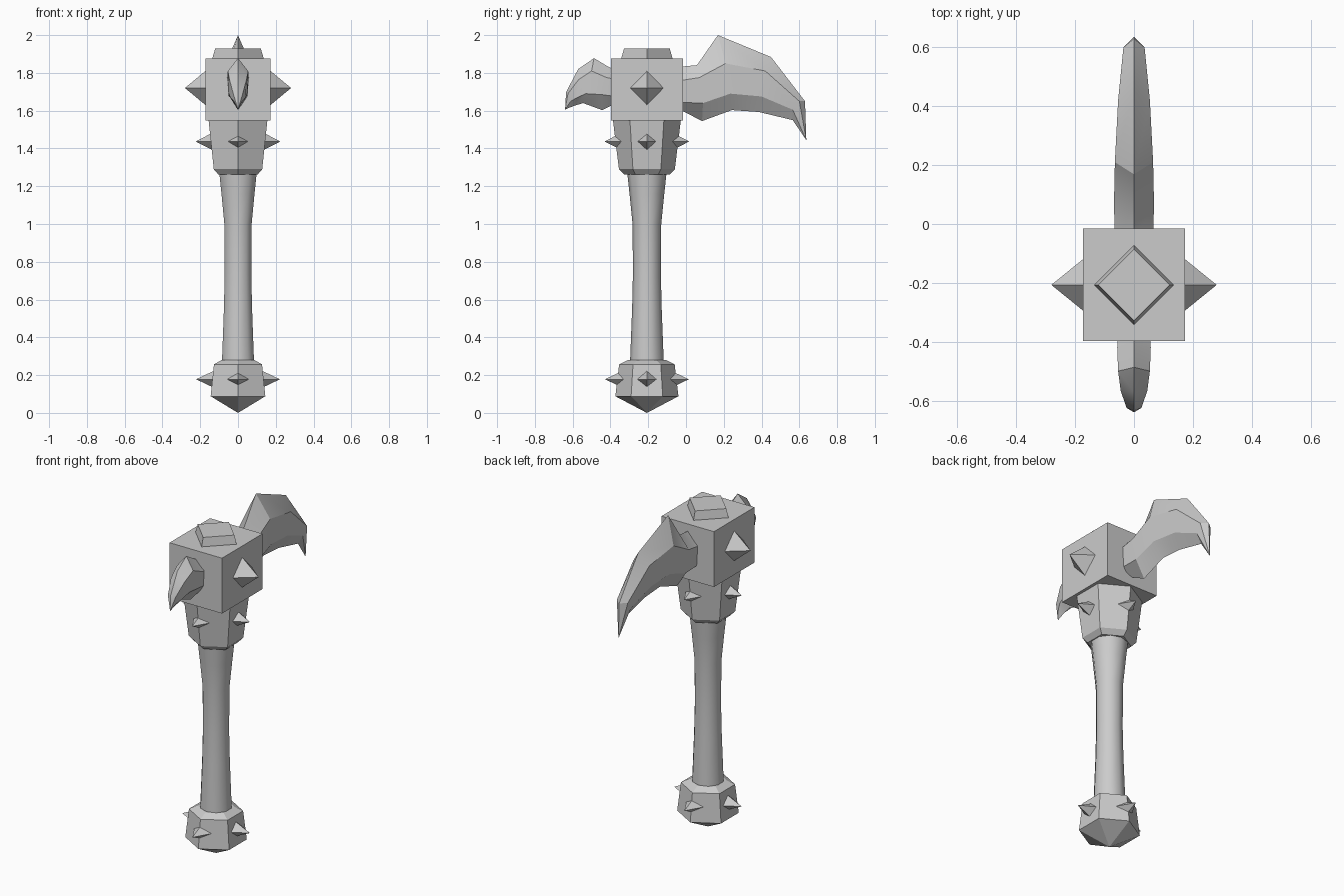
import bpy, bmesh, math
from mathutils import Vector

cube = bpy.data.objects.get("Cube")
if cube:
    bpy.data.objects.remove(cube, do_unlink=True)

AXIS_Y = -0.207  # the shaft stands in front of the centre

grey = bpy.data.materials.new("stone_grey")
grey.use_nodes = True
colour = (0.6, 0.6, 0.6, 1)
grey.diffuse_color = colour
grey.node_tree.nodes["Principled BSDF"].inputs["Base Color"].default_value = colour


def finish(name, bm, smooth=None):
    bmesh.ops.recalc_face_normals(bm, faces=bm.faces)
    mesh = bpy.data.meshes.new(name)
    bm.to_mesh(mesh)
    bm.free()
    mesh.materials.append(grey)
    obj = bpy.data.objects.new(name, mesh)
    bpy.context.collection.objects.link(obj)
    if smooth:
        bpy.ops.object.select_all(action='DESELECT')
        obj.select_set(True)
        bpy.context.view_layer.objects.active = obj
        bpy.ops.object.shade_smooth_by_angle(angle=math.radians(smooth))
    return obj


def loft(name, rings, tip=None, smooth=None):
    """Skin a list of equal rings; close the end with a cap or a tip."""
    bm = bmesh.new()
    loops = [[bm.verts.new(p) for p in ring] for ring in rings]
    n = len(loops[0])
    for a, b in zip(loops, loops[1:]):
        for i in range(n):
            j = (i + 1) % n
            bm.faces.new((a[i], a[j], b[j], b[i]))
    bm.faces.new(loops[0])
    if tip:
        apex = bm.verts.new(tip)
        for i in range(n):
            bm.faces.new((loops[-1][i], loops[-1][(i + 1) % n], apex))
    else:
        bm.faces.new(loops[-1])
    return finish(name, bm, smooth)


def ring(radius, z, sides):
    """Regular polygon around the shaft with a corner facing front."""
    return [(radius * math.sin(math.tau * i / sides),
             AXIS_Y - radius * math.cos(math.tau * i / sides), z)
            for i in range(sides)]


def lathe(name, profile, sides, tip_z=None, smooth=None):
    tip = None if tip_z is None else (0, AXIS_Y, tip_z)
    return loft(name, [ring(r, z, sides) for r, z in profile], tip, smooth)


def spike(name, direction, z, start, end, half_width, half_height):
    """Four-sided pyramid pointing away from the shaft."""
    out = Vector(direction)
    side = Vector((-out.y, out.x, 0)) * half_width
    up = Vector((0, 0, half_height))
    centre = Vector((0, AXIS_Y, z))
    base = centre + out * start
    loft(name, [[base + side, base + up, base - side, base - up]], centre + out * end)


def fang(name, stations, tip):
    """Curved blade: each station is (width, top, upper ridge, lower ridge, bottom)."""
    rings = []
    for w, top, upper, lower, bottom in stations:
        rings.append([(0, *top), (w, *upper), (w * 0.9, *lower),
                      (0, *bottom), (-w * 0.9, *lower), (-w, *upper)])
    return loft(name, rings, (0, *tip), smooth=25)


# Shaft, pommel and collar
lathe("handle", [(0.09, 0.24), (0.088, 0.3), (0.078, 0.56), (0.074, 0.74),
                 (0.076, 1.0), (0.092, 1.16), (0.105, 1.28)], 10, smooth=45)
lathe("pommel", [(0.10, 0.28), (0.147, 0.257), (0.167, 0.088)], 6, tip_z=0.0)
lathe("collar", [(0.12, 1.262), (0.148, 1.29), (0.181, 1.56)], 6)

# Head block and the diamond plate on top
bm = bmesh.new()
bmesh.ops.create_cube(bm, size=1)
bmesh.ops.scale(bm, vec=(0.346, 0.382, 0.33), verts=bm.verts)
bmesh.ops.translate(bm, vec=(0, AXIS_Y, 1.712), verts=bm.verts)
finish("head_block", bm)
lathe("top_plate", [(0.135, 1.87), (0.135, 1.88), (0.121, 1.928)], 4)

# Spikes
sides = {"left": (1, 0, 0), "right": (-1, 0, 0), "front": (0, -1, 0), "back": (0, 1, 0)}
for word, d in sides.items():
    spike("pommel_spike_" + word, d, 0.178, 0.125, 0.222, 0.056, 0.046)
    spike("collar_spike_" + word, d, 1.437, 0.135, 0.224, 0.053, 0.046)
    if d[0]:
        spike("head_spike_" + word, d, 1.72, 0.17, 0.281, 0.09, 0.092)

# Curved blades
fang("back_blade", [
    (0.065, (-0.06, 1.83), (-0.06, 1.755), (-0.06, 1.645), (-0.06, 1.62)),
    (0.068, (0.058, 1.841), (0.07, 1.775), (0.09, 1.64), (0.085, 1.545)),
    (0.065, (0.169, 2.0), (0.21, 1.85), (0.235, 1.69), (0.243, 1.603)),
    (0.054, (0.45, 1.884), (0.42, 1.81), (0.40, 1.675), (0.386, 1.593)),
    (0.036, (0.63, 1.65), (0.60, 1.65), (0.565, 1.605), (0.565, 1.55)),
], (0.637, 1.444))
fang("front_fang", [
    (0.055, (-0.37, 1.81), (-0.37, 1.765), (-0.37, 1.675), (-0.37, 1.64)),
    (0.057, (-0.415, 1.835), (-0.42, 1.775), (-0.445, 1.685), (-0.444, 1.603)),
    (0.054, (-0.487, 1.878), (-0.50, 1.81), (-0.53, 1.69), (-0.545, 1.64)),
    (0.045, (-0.571, 1.82), (-0.568, 1.765), (-0.575, 1.67), (-0.585, 1.628)),
    (0.025, (-0.635, 1.698), (-0.625, 1.69), (-0.61, 1.65), (-0.615, 1.617)),
], (-0.64, 1.606))
